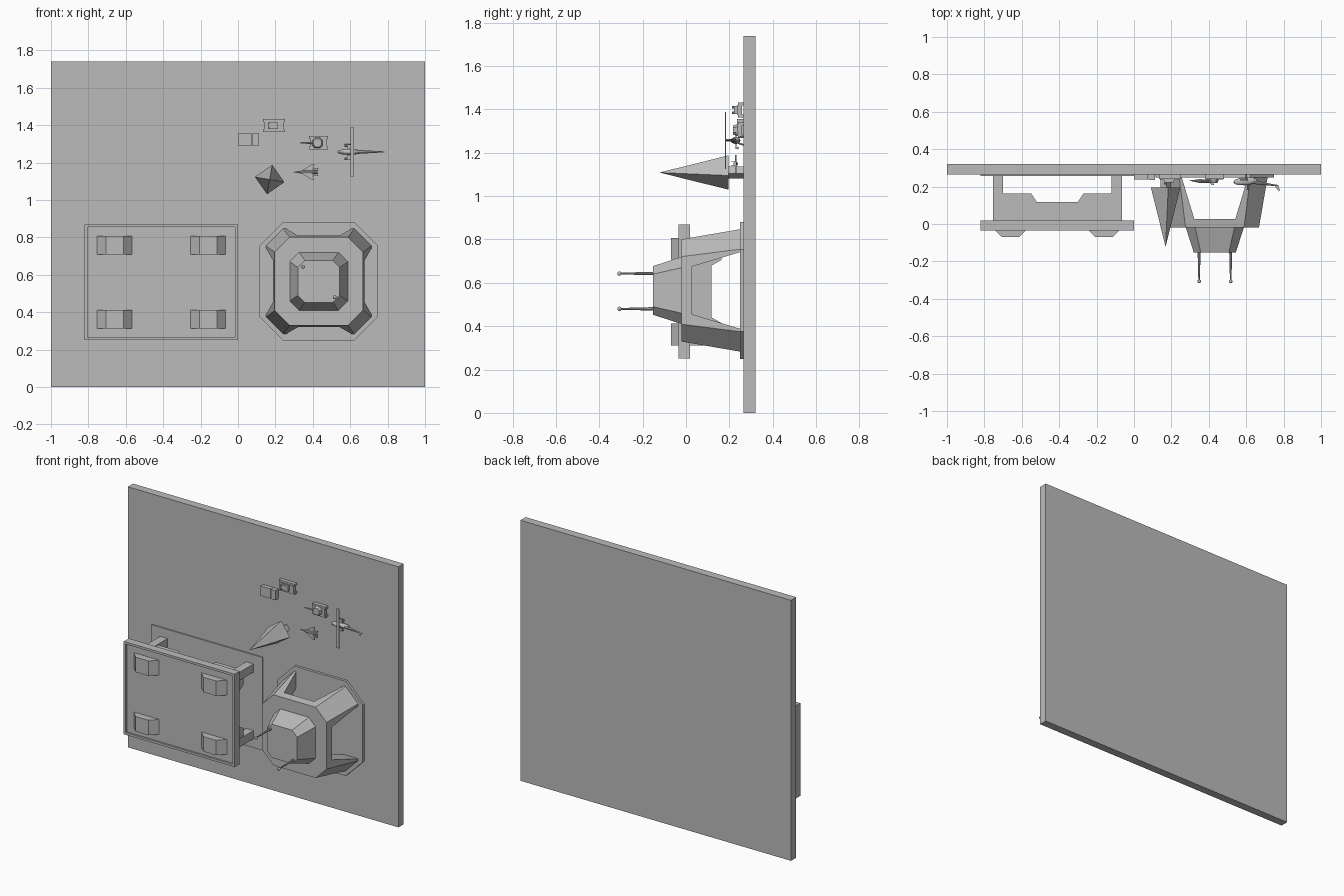
import bpy, bmesh, math
from mathutils import Vector, Matrix

if "Cube" in bpy.data.objects:
    bpy.data.objects.remove(bpy.data.objects["Cube"])

grey = bpy.data.materials.new("plain_grey")
grey.use_nodes = True
TONE = (0.5, 0.5, 0.5, 1)
grey.diffuse_color = TONE
grey.node_tree.nodes["Principled BSDF"].inputs["Base Color"].default_value = TONE


def finish(name, bm):
    bmesh.ops.recalc_face_normals(bm, faces=bm.faces[:])
    mesh = bpy.data.meshes.new(name)
    bm.to_mesh(mesh)
    bm.free()
    mesh.materials.append(grey)
    ob = bpy.data.objects.new(name, mesh)
    bpy.context.collection.objects.link(ob)
    return ob


def loft(name, rings):
    """Skin matching rings of points and cap both ends."""
    bm = bmesh.new()
    loops = [[bm.verts.new(p) for p in ring] for ring in rings]
    n = len(rings[0])
    for a, b in zip(loops, loops[1:]):
        for i in range(n):
            j = (i + 1) % n
            bm.faces.new((a[i], a[j], b[j], b[i]))
    bm.faces.new(loops[0])
    bm.faces.new(loops[-1])
    return finish(name, bm)


def box(name, x0, x1, y0, y1, z0, z1):
    ring = lambda y: [(x0, y, z0), (x1, y, z0), (x1, y, z1), (x0, y, z1)]
    return loft(name, [ring(y0), ring(y1)])


def octagon(cx, cz, y, half, flat):
    pts = [(flat, half), (half, flat), (half, -flat), (flat, -half),
           (-flat, -half), (-half, -flat), (-half, flat), (-flat, half)]
    return [(cx + a, y, cz + b) for a, b in pts]


def rod(name, a, b, r0, r1, sides=8):
    a, b = Vector(a), Vector(b)
    bm = bmesh.new()
    turn = (b - a).to_track_quat("Z", "Y").to_matrix().to_4x4()
    bmesh.ops.create_cone(bm, cap_ends=True, segments=sides, radius1=r0, radius2=r1,
                          depth=(b - a).length,
                          matrix=Matrix.Translation((a + b) / 2) @ turn)
    return finish(name, bm)


def ball(name, centre, size, turn=0.0):
    bm = bmesh.new()
    bmesh.ops.create_uvsphere(bm, u_segments=12, v_segments=8, radius=1,
                              matrix=Matrix.Translation(centre) @ Matrix.Rotation(turn, 4, "Z")
                              @ Matrix.Diagonal((*size, 1)))
    return finish(name, bm)


def cut(target, cutter):
    mod = target.modifiers.new("cut", "BOOLEAN")
    mod.operation = "DIFFERENCE"
    mod.solver = "EXACT"
    mod.object = cutter
    cutter.hide_render = True
    cutter.hide_viewport = True
    cutter.display_type = "WIRE"


# Wall slab
WALL = 0.265
box("wall_slab", -1, 1, WALL, 0.32, 0, 1.74)

# Platform with a shallow rimmed tray and a backing plate
PX, PZ = -0.41, 0.56
box("platform_backing", -0.82, 0, 0.257, WALL, 0.25, 0.87)
tray = box("platform_tray", -0.82, 0, -0.035, 0.018, 0.25, 0.87)
cut(tray, box("tray_recess_cutter", -0.805, -0.015, -0.06, -0.023, 0.265, 0.855))

# Legs and front feet, mirrored about the platform centre
for sx, h in ((-1, "right"), (1, "left")):
    for sz, v in ((-1, "lower"), (1, "upper")):
        xs = sorted((PX + sx * 0.29, PX + sx * 0.345))
        zs = sorted((PZ + sz * 0.195, PZ + sz * 0.25))
        box(f"platform_leg_{v}_{h}", *xs, 0.018, WALL, *zs)
        fx, fz = PX + sx * 0.25, PZ + sz * 0.198
        loft(f"platform_foot_{v}_{h}", [
            [(fx - w, y, fz - 0.05), (fx + w, y, fz - 0.05),
             (fx + w, y, fz + 0.05), (fx - w, y, fz + 0.05)]
            for y, w in ((-0.023, 0.094), (-0.07, 0.047))])

# Notched beams joining the legs
def notched(half, a, b):
    return [(-half, 0.018), (half, 0.018), (half, 0.163), (b, 0.163),
            (a, 0.118), (-a, 0.118), (-b, 0.163), (-half, 0.163)]


for s, tag in ((-1, "lower"), (1, "upper")):
    z = PZ + s * 0.222
    loft(f"cross_beam_{tag}", [[(PX + p, y, z + d) for p, y in notched(0.29, 0.11, 0.14)]
                               for d in (-0.02, 0.02)])
for s, tag in ((-1, "right"), (1, "left")):
    x = PX + s * 0.317
    loft(f"side_beam_{tag}", [[(x + d, y, PZ + p) for p, y in notched(0.195, 0.12, 0.145)]
                              for d in (-0.02, 0.02)])

# Bunker: base plate, four-legged body and turret
BX, BZ = 0.432, 0.565
loft("bunker_base", [octagon(BX, BZ, y, 0.316, 0.19) for y in (0.248, WALL)])
body = loft("bunker_body", [octagon(BX, BZ, 0.248, 0.282, 0.19),
                            octagon(BX, BZ, -0.02, 0.236, 0.156)])
arch = [(-0.18, 0.26), (0.18, 0.26), (0.11, 0.028), (-0.11, 0.028)]
cut(body, loft("upright_opening_cutter", [[(BX + p, y, z) for p, y in arch] for z in (0.1, 1)]))
cut(body, loft("sideways_opening_cutter", [[(x, y, BZ + p) for p, y in arch] for x in (0, 0.9)]))
loft("bunker_turret", [octagon(BX, BZ, -0.02, 0.155, 0.105),
                       octagon(BX, BZ, -0.153, 0.112, 0.075)])
for x, z, tag in ((0.348, 0.643, "upper"), (0.517, 0.48, "lower")):
    rod(f"antenna_{tag}", (x, -0.15, z), (x, -0.305, z), 0.008, 0.004)
    ball(f"antenna_tip_{tag}", (x, -0.307, z), (0.01,) * 3)

# Pyramid on a short neck
AX, AZ = 0.169, 1.109
def diamond(y, r):
    return [(AX + r * math.cos(t), y, AZ + r * math.sin(t))
            for t in (math.radians(-10 + 90 * k) for k in range(4))]


loft("pyramid", [diamond(0.195, 0.08), diamond(-0.12, 0.0005)])
loft("pyramid_neck", [diamond(0.195, 0.028), diamond(WALL, 0.028)])

# Cargo truck
box("truck_bed", 0, 0.075, 0.238, 0.266, 1.29, 1.355)
box("truck_cab", 0.077, 0.112, 0.236, 0.266, 1.29, 1.355)

# Twin gun carrier
box("carrier_hull", 0.14, 0.245, 0.235, 0.258, 1.375, 1.42)
box("carrier_deck", 0.16, 0.215, 0.222, 0.236, 1.38, 1.415)
for z, tag in ((1.37, "lower"), (1.425, "upper")):
    box(f"carrier_track_{tag}", 0.134, 0.25, 0.24, 0.266, z - 0.007, z + 0.007)
for z, tag in ((1.385, "lower"), (1.41, "upper")):
    rod(f"carrier_gun_{tag}", (0.165, 0.225, z), (0.165, 0.212, z), 0.005, 0.005)

# Tank
box("tank_hull", 0.385, 0.475, 0.237, 0.258, 1.28, 1.33)
for z, tag in ((1.277, "lower"), (1.333, "upper")):
    box(f"tank_track_{tag}", 0.38, 0.48, 0.24, 0.266, z - 0.008, z + 0.008)
loft("tank_turret", [octagon(0.425, 1.305, 0.237, 0.028, 0.014),
                     octagon(0.425, 1.305, 0.218, 0.021, 0.011)])
rod("tank_barrel", (0.41, 0.228, 1.305), (0.333, 0.228, 1.305), 0.005, 0.004)

# Helicopter
HZ = 1.257
ball("helicopter_body", (0.595, 0.229, HZ), (0.065, 0.022, 0.016), 0.08)
rod("helicopter_tail", (0.63, 0.226, HZ), (0.775, 0.203, HZ), 0.011, 0.003)
loft("helicopter_fin", [[(0.745, 0.212, z), (0.765, 0.21, z), (0.782, 0.18, z), (0.77, 0.18, z)]
                        for z in (HZ - 0.003, HZ + 0.003)])
rod("rotor_mast", (0.61, 0.22, HZ), (0.61, 0.182, HZ), 0.006, 0.006)
box("rotor_blade", 0.602, 0.62, 0.181, 0.185, 1.125, 1.388)
box("helicopter_stub_wing", 0.585, 0.61, 0.229, 0.234, HZ - 0.04, HZ + 0.04)
for s, tag in ((-1, "lower"), (1, "upper")):
    z = HZ + s * 0.035
    rod(f"weapon_pod_{tag}", (0.57, 0.238, z), (0.61, 0.238, z), 0.006, 0.006)
    rod(f"landing_strut_{tag}", (0.6, 0.24, HZ + s * 0.012), (0.6, WALL, HZ + s * 0.02), 0.004, 0.004)

# Jet fighter
JZ = 1.149
rod("jet_nose", (0.35, 0.23, JZ), (0.298, 0.232, JZ), 0.01, 0.001)
rod("jet_body", (0.35, 0.23, JZ), (0.425, 0.226, JZ), 0.01, 0.008)
for s, tag in ((-1, "lower"), (1, "upper")):
    wing = [(0.335, 0.004), (0.395, 0.042), (0.408, 0.042), (0.4, 0.018), (0.43, 0.022), (0.42, 0.002)]
    loft(f"jet_wing_{tag}", [[(x, y, JZ + s * d) for x, d in wing] for y in (0.227, 0.232)])
    loft(f"jet_fin_{tag}", [[(0.395, 0.226, z), (0.42, 0.226, z), (0.43, 0.208, z), (0.418, 0.208, z)]
                            for z in (JZ + s * 0.008, JZ + s * 0.011)])
